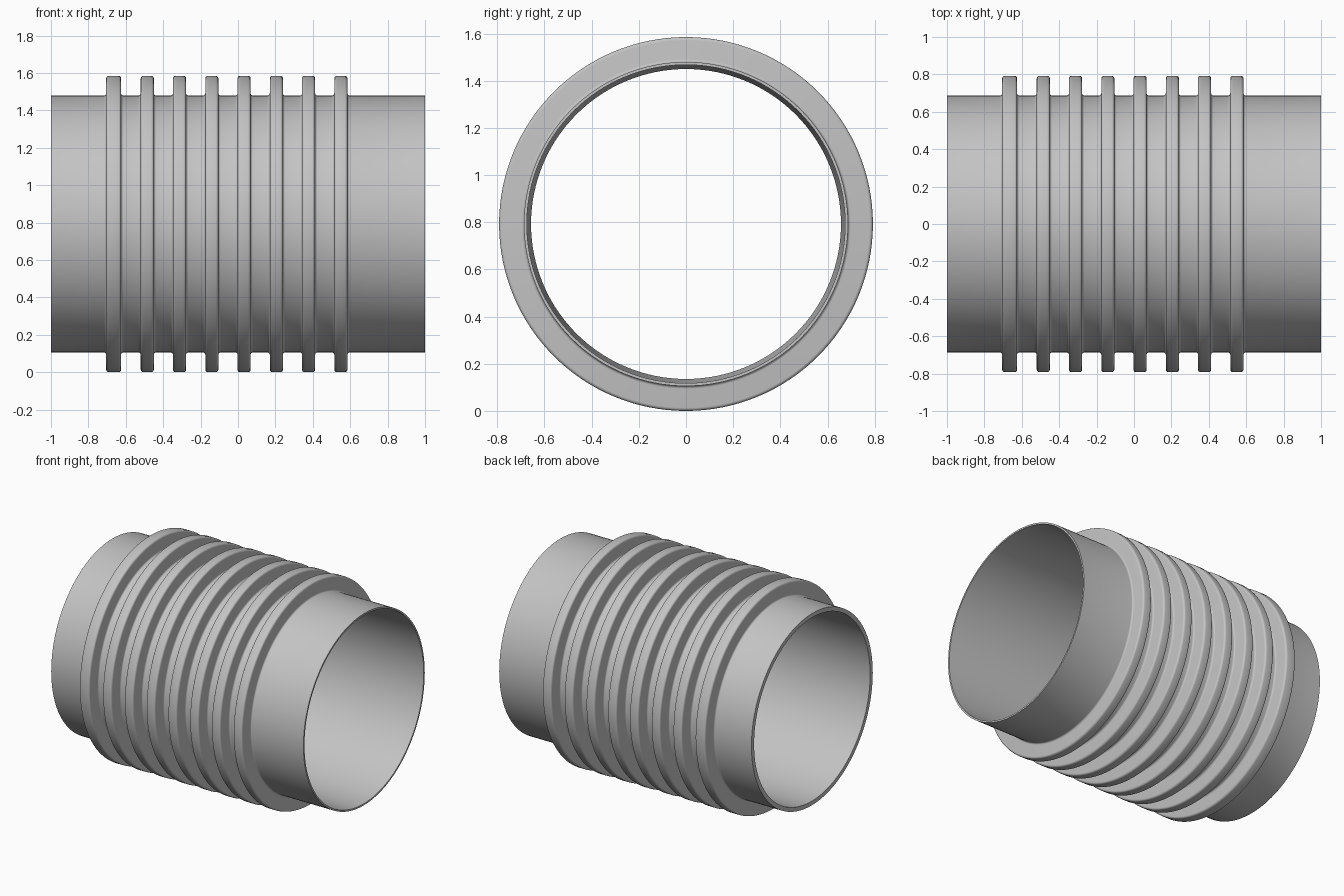
import bpy
import bmesh
from math import cos, sin, pi, radians
from mathutils import Matrix, Vector

cube = bpy.data.objects.get("Cube")
if cube:
    bpy.data.objects.remove(cube, do_unlink=True)

R_TUBE, R_RIB = 0.687, 0.7925
BORE_LEFT, BORE_RIGHT = 0.675, 0.657   # bore narrows slightly towards -x
SEGMENTS = 128
FILLET, ROUND = 0.012, 0.014

grey = bpy.data.materials.new("grey_plastic")
grey.use_nodes = True
colour = (0.55, 0.55, 0.55, 1)
grey.diffuse_color = colour
grey.node_tree.nodes["Principled BSDF"].inputs["Base Color"].default_value = colour


def arc(cx, cr, radius, start, end, steps=4):
    """Points of an arc in the (x, radius) plane, angles in degrees."""
    angles = [radians(start + (end - start) * i / steps) for i in range(steps + 1)]
    return [(cx + radius * cos(a), cr + radius * sin(a)) for a in angles]


def rib(x0, x1):
    """Rounded rib outline with filleted feet."""
    low, high = R_TUBE + FILLET, R_RIB - ROUND
    return (arc(x0 - FILLET, low, FILLET, -90, 0)
            + arc(x0 + ROUND, high, ROUND, 180, 90)
            + arc(x1 - ROUND, high, ROUND, 90, 0)
            + arc(x1 + FILLET, low, FILLET, 180, 270))


# Outer outline: plain collar, eight ribs, plain collar
profile = [(-1, R_TUBE)]
profile += rib(-0.705, -0.625)
for i in range(7):
    start = -0.52 + i * 0.1725
    profile += rib(start, start + 0.07)
profile += [(1, R_TUBE), (1, BORE_LEFT), (-1, BORE_RIGHT)]

# Revolve the closed outline around the x axis
bm = bmesh.new()
verts = [bm.verts.new((x, 0, r)) for x, r in profile]
edges = [bm.edges.new((a, b)) for a, b in zip(verts, verts[1:] + verts[:1])]
bmesh.ops.spin(bm, geom=verts + edges, cent=(0, 0, 0), axis=(1, 0, 0),
               angle=2 * pi, steps=SEGMENTS, use_merge=True)
bmesh.ops.remove_doubles(bm, verts=bm.verts, dist=0.0001)
bmesh.ops.recalc_face_normals(bm, faces=bm.faces)
bmesh.ops.transform(bm, matrix=Matrix.Translation(Vector((0, 0, R_RIB))), verts=bm.verts)

mesh = bpy.data.meshes.new("ribbed_sleeve")
bm.to_mesh(mesh)
bm.free()
mesh.materials.append(grey)
sleeve = bpy.data.objects.new("ribbed_sleeve", mesh)
bpy.context.collection.objects.link(sleeve)

bpy.ops.object.select_all(action="DESELECT")
sleeve.select_set(True)
bpy.context.view_layer.objects.active = sleeve
bpy.ops.object.shade_smooth_by_angle(angle=radians(35))
